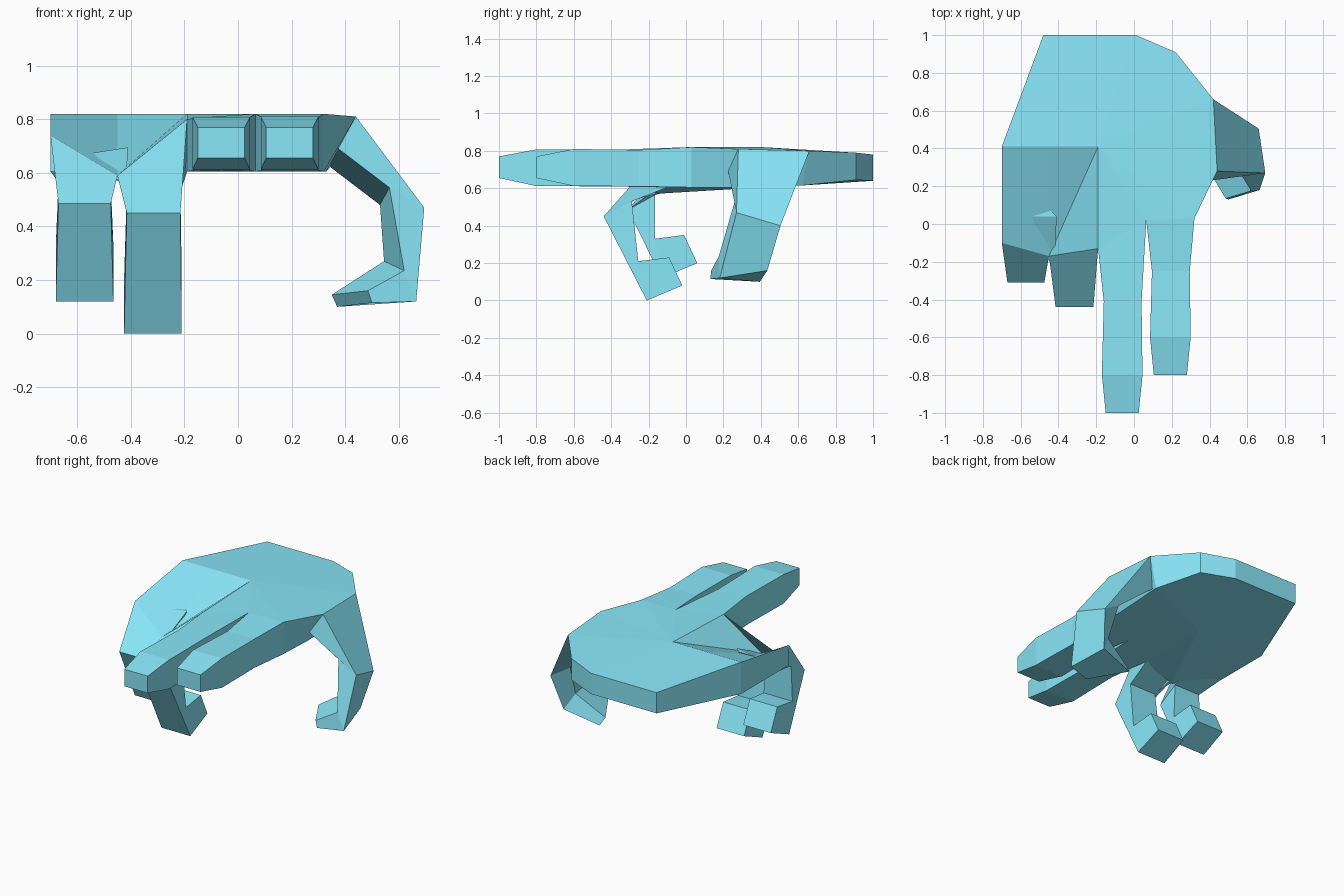
import bpy, bmesh

mat = bpy.data.materials.new("light_blue")
mat.diffuse_color = (0.25, 0.80, 0.95, 1)


def make(name, bm):
    bmesh.ops.recalc_face_normals(bm, faces=bm.faces)
    me = bpy.data.meshes.new(name)
    bm.to_mesh(me)
    bm.free()
    me.materials.append(mat)
    ob = bpy.data.objects.new(name, me)
    bpy.context.collection.objects.link(ob)


def loft(name, sections):
    """Skin a chain of four-point sections and cap both ends."""
    bm = bmesh.new()
    rings = [[bm.verts.new(p) for p in s] for s in sections]
    for a, b in zip(rings, rings[1:]):
        for i in range(4):
            j = (i + 1) % 4
            bm.faces.new((a[i], a[j], b[j], b[i]))
    bm.faces.new(rings[0])
    bm.faces.new(rings[-1])
    make(name, bm)


# Palm: outline (x, y, top z, bottom z), last two points are inside the outline
outline = [(-.70, .41, .82, .605), (-.48, 1, .78, .64), (.01, 1, .78, .64),
           (.22, .91, .79, .645), (.42, .66, .80, .615), (.44, .28, .81, .605),
           (.32, .03, .82, .605), (.065, .02, .82, .605), (-.19, -.13, .80, .605),
           (-.45, -.17, .59, .57), (-.70, -.10, .74, .605),
           (-.45, .41, .82, .605), (-.19, .41, .82, .605)]
undercut = {4: (.34, .62), 5: (.33, .26)}  # underside tucks in beside the thumb
patches = [(0, 11, 1), (11, 12, 2, 1), (12, 4, 3, 2), (12, 5, 4), (12, 6, 5),
           (12, 7, 6), (12, 8, 7), (12, 11, 9), (12, 9, 8), (0, 10, 9, 11)]
bm = bmesh.new()
top = [bm.verts.new((x, y, t)) for x, y, t, b in outline]
bot = [bm.verts.new((*undercut.get(i, (x, y)), b)) for i, (x, y, t, b) in enumerate(outline)]
for f in patches:
    bm.faces.new([top[i] for i in f])
    bm.faces.new([bot[i] for i in reversed(f)])
for i in range(11):
    j = (i + 1) % 11
    bm.faces.new((top[i], top[j], bot[j], bot[i]))
make("palm", bm)


# Straight fingers: stations (left x, right x, y, low z, high z)
def straight_finger(name, root, stations):
    loft(name, [root] + [[(a, y, lo), (b, y, lo), (b, y, hi), (a, y, hi)]
                         for a, b, y, lo, hi in stations])


straight_finger("middle_finger",
                [(-.19, -.13, .605), (.065, .02, .605), (.065, .02, .82), (-.19, -.13, .80)],
                [(-.16, .04, -.41, .61, .805), (-.17, .045, -.8, .612, .808),
                 (-.15, .025, -1, .655, .77)])
straight_finger("index_finger",
                [(.065, .02, .605), (.32, .03, .605), (.32, .03, .82), (.065, .02, .82)],
                [(.095, .295, -.25, .61, .805), (.085, .30, -.6, .612, .81),
                 (.105, .28, -.8, .655, .77)])


# Curled fingers: stations (left x, right x, outer (y, z), inner (y, z))
def curled_finger(name, root, stations):
    loft(name, [root] + [[(a, *inn), (b, *inn), (b, *out), (a, *out)]
                         for a, b, out, inn in stations])


curled_finger("ring_finger",
              [(-.45, -.12, .605), (-.19, -.10, .605), (-.19, -.13, .80), (-.45, -.17, .59)],
              [(-.415, -.215, (-.44, .45), (-.29, .53)),
               (-.425, -.21, (-.21, 0), (-.255, .21)),
               (-.42, -.215, (-.02, .08), (-.09, .23))])
curled_finger("little_finger",
              [(-.70, 0, .605), (-.45, -.02, .605), (-.45, -.17, .59), (-.70, -.10, .74)],
              [(-.67, -.475, (-.31, .485), (-.165, .565)),
               (-.68, -.465, (-.13, .12), (-.165, .33)),
               (-.675, -.47, (.06, .20), (-.01, .35))])

# Thumb: outer front, outer back, inner back, inner front
loft("thumb", [
    [(.44, .28, .81), (.42, .66, .80), (.32, .60, .64), (.335, .22, .72)],
    [(.695, .27, .47), (.66, .505, .40), (.53, .48, .48), (.565, .265, .545)],
    [(.665, .18, .12), (.61, .435, .16), (.545, .40, .27), (.62, .175, .235)],
    [(.50, .13, .115), (.37, .395, .10), (.35, .36, .145), (.485, .135, .16)]])

# Small raised fold between the two curled fingers
bm = bmesh.new()
for p in [(-.54, .04, .675), (-.44, .07, .69), (-.41, .04, .695), (-.43, .02, .62), (-.42, -.27, .54)]:
    bm.verts.new(p)
bmesh.ops.convex_hull(bm, input=bm.verts)
make("knuckle_fold", bm)
